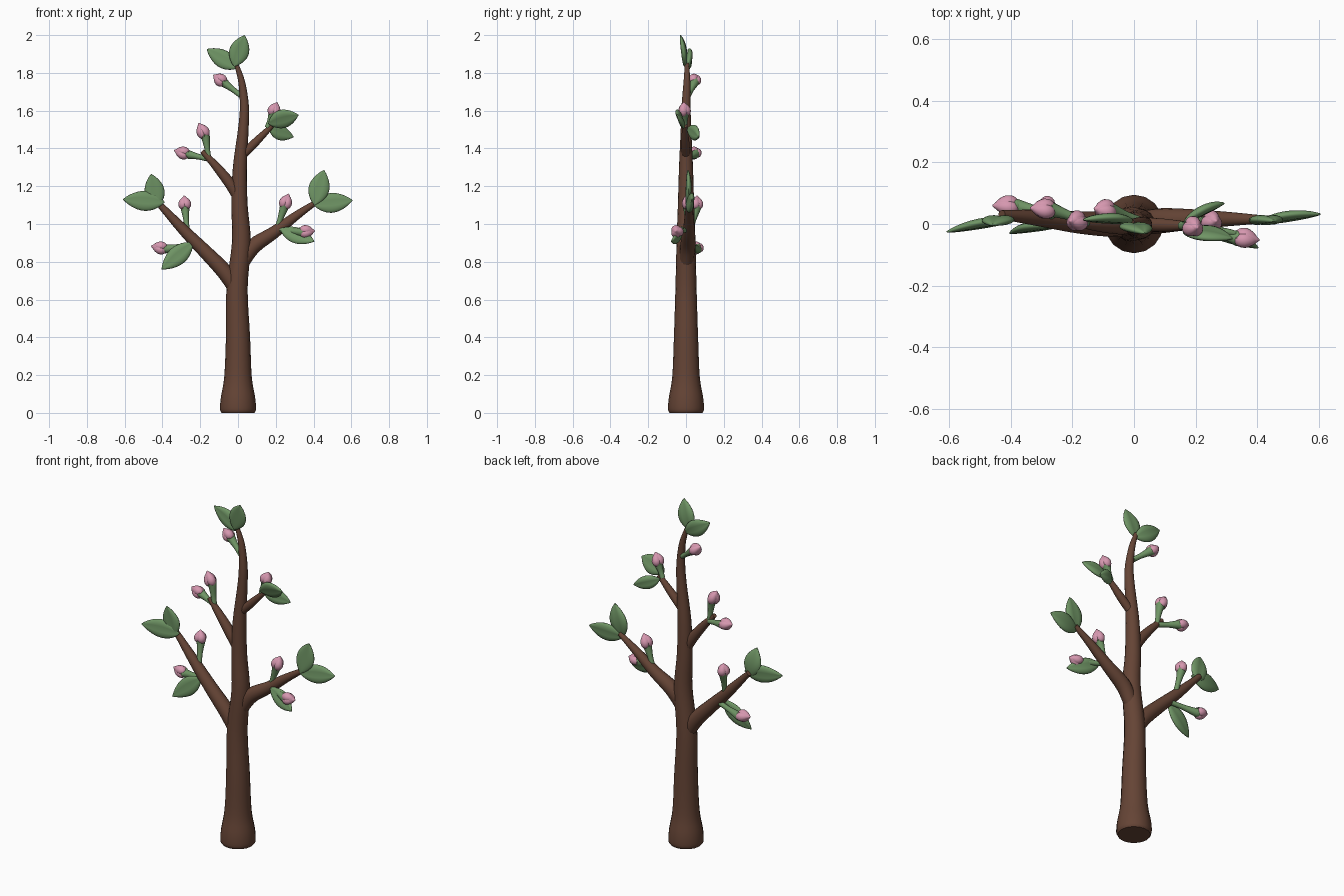
import bpy, bmesh, math
from mathutils import Vector

cube = bpy.data.objects.get("Cube")
if cube:
    bpy.data.objects.remove(cube)


def material(name, rgb):
    m = bpy.data.materials.new(name)
    m.use_nodes = True
    m.diffuse_color = (*rgb, 1)
    m.node_tree.nodes["Principled BSDF"].inputs["Base Color"].default_value = (*rgb, 1)
    return m


BARK = material("bark brown", (0.13, 0.058, 0.036))
GREEN = material("leaf green", (0.16, 0.3, 0.13))
PINK = material("petal pink", (0.67, 0.31, 0.43))


def finish(bm, name, mat):
    bmesh.ops.recalc_face_normals(bm, faces=bm.faces)
    mesh = bpy.data.meshes.new(name)
    bm.to_mesh(mesh)
    bm.free()
    mesh.materials.append(mat)
    ob = bpy.data.objects.new(name, mesh)
    bpy.context.collection.objects.link(ob)
    bpy.ops.object.select_all(action='DESELECT')
    ob.select_set(True)
    bpy.context.view_layer.objects.active = ob
    bpy.ops.object.shade_smooth_by_angle(angle=math.radians(50))
    return ob


def skin(bm, rings):
    """Bridge rings of points into a closed skin."""
    loops = [[bm.verts.new(p) for p in ring] for ring in rings]
    n = len(loops[0])
    for a, b in zip(loops, loops[1:]):
        for i in range(n):
            bm.faces.new((a[i], a[(i + 1) % n], b[(i + 1) % n], b[i]))
    bm.faces.new(loops[0][::-1])
    bm.faces.new(loops[-1])


def smooth_path(points, steps):
    """Catmull-Rom through (x, y, z, radius) points."""
    pts = [Vector(p) for p in points]
    pts = [pts[0] * 2 - pts[1]] + pts + [pts[-1] * 2 - pts[-2]]
    out = []
    for a, b, c, d in zip(pts, pts[1:], pts[2:], pts[3:]):
        for k in range(steps):
            t = k / steps
            out.append((b * 2 + (c - a) * t + (a * 2 - b * 5 + c * 4 - d) * t * t
                        + (b * 3 - a - c * 3 + d) * t ** 3) / 2)
    return out + [pts[-2]]


def tube(bm, points, sides=16, steps=4):
    path = smooth_path(points, steps)
    rings = []
    for i, p in enumerate(path):
        along = (path[min(i + 1, len(path) - 1)] - path[max(i - 1, 0)]).to_3d().normalized()
        if i == 0 and points[0][2] == 0:
            along = Vector((0, 0, 1))
        u = Vector((0, 1, 0)).cross(along).normalized()
        v = along.cross(u)
        r = max(p[3], 0.0015)
        rings.append([p.to_3d() + (u * math.cos(q) + v * math.sin(q)) * r
                      for q in (math.tau * k / sides for k in range(sides))])
    skin(bm, rings)


def limb(name, points):
    bm = bmesh.new()
    tube(bm, points)
    finish(bm, name, BARK)


def leaf(name, base, tip, width, lean=0.0):
    """Plump pointed leaf with a shallow groove along its middle."""
    base, tip = Vector(base), Vector(tip)
    along = (tip - base).normalized()
    face = Vector((0, -1, lean))
    face = (face - along * face.dot(along)).normalized()
    side = along.cross(face)
    length = (tip - base).length
    rings, n, sides = [], 14, 20
    for i in range(n + 1):
        t = i / n
        s = max(math.sin(math.pi * t ** 0.92), 0) ** 0.8
        w = width / 2 * max(s, 0.03)
        h = 0.018 * max(s, 0.08) ** 0.7
        centre = base + along * length * t + face * 0.008 * (2 * t - 1) ** 2
        ring = []
        for k in range(sides):
            q = math.tau * k / sides
            groove = 1 - 0.3 * math.exp(-(math.cos(q) / 0.3) ** 2)
            ring.append(centre + side * math.cos(q) * w + face * math.sin(q) * h * groove)
        rings.append(ring)
    bm = bmesh.new()
    skin(bm, rings)
    finish(bm, name, GREEN)


def bud(name, root, neck, tip):
    """Flared green stem holding a bud of overlapping petals."""
    root, neck, tip = Vector(root), Vector(neck), Vector(tip)
    axis = (tip - neck).normalized()
    size = (tip - neck).length
    mid = root.lerp(neck, 0.5)
    bm = bmesh.new()
    tube(bm, [(*root, 0.014), (*mid, 0.015), (*neck, 0.023),
              (*(neck + axis * 0.012), 0.027), (*(neck + axis * 0.02), 0.015)], 12)
    finish(bm, name + "_stem", GREEN)
    u = axis.cross(Vector((0, 1, 0))).normalized()
    v = axis.cross(u)
    bm = bmesh.new()
    profile = [(0.0, 0.012), (0.15, 0.024), (0.42, 0.029), (0.7, 0.021), (0.9, 0.009), (1.0, 0.002)]
    tube(bm, [(*(neck + axis * size * t), r) for t, r in profile], 14, 2)
    # three outer petals leaning in over the core
    for k in range(3):
        q = math.tau * k / 3 + 0.5
        out = u * math.cos(q) + v * math.sin(q)
        tube(bm, [(*(neck + axis * size * t * 0.95 + out * 0.012 * (1 - t * t)), r * 0.88)
                  for t, r in profile], 14, 2)
    finish(bm, name + "_petals", PINK)


# Trunk and branches
limb("trunk", [(0, 0, 0, 0.088), (0, 0, 0.02, 0.095), (0, 0, 0.08, 0.091), (0, 0, 0.19, 0.073),
               (0, 0, 0.4, 0.064), (-0.005, 0, 0.66, 0.056), (0.018, 0, 0.9, 0.05),
               (0.008, 0, 1.1, 0.043), (0.01, 0, 1.3, 0.037), (0.028, 0, 1.5, 0.028),
               (0.034, 0, 1.62, 0.024), (0.02, 0.005, 1.75, 0.018), (-0.01, 0.005, 1.85, 0.011)])
limb("lower_right_branch", [(0, 0, 0.64, 0.04), (-0.07, 0, 0.745, 0.042), (-0.18, 0.005, 0.86, 0.036),
                            (-0.29, 0.018, 0.97, 0.029), (-0.43, 0.03, 1.12, 0.015)])
limb("lower_left_branch", [(0.015, 0, 0.78, 0.035), (0.08, 0.01, 0.88, 0.041), (0.19, 0.015, 0.955, 0.033),
                           (0.31, 0.016, 1.045, 0.023), (0.42, 0.015, 1.12, 0.013)])
limb("upper_right_branch", [(0.01, 0, 1.12, 0.026), (-0.04, -0.005, 1.21, 0.029),
                            (-0.12, -0.002, 1.31, 0.022), (-0.19, 0.005, 1.385, 0.012)])
limb("upper_left_branch", [(0.02, 0, 1.36, 0.022), (0.09, -0.004, 1.43, 0.022), (0.18, -0.006, 1.52, 0.013)])

# Leaves: base, tip, width, tilt
LEAVES = [
    ((-0.39, 0.02, 1.115), (-0.61, -0.018, 1.13), 0.105, 0.1),
    ((-0.425, 0.02, 1.09), (-0.46, 0.005, 1.265), 0.105, 0),
    ((0.4, 0.01, 1.1), (0.605, 0.04, 1.125), 0.105, 0.1),
    ((0.405, 0.01, 1.1), (0.455, 0.018, 1.285), 0.11, 0),
    ((-0.02, 0, 1.835), (0.035, -0.022, 2.0), 0.105, 0),
    ((0, 0.015, 1.825), (-0.165, 0.022, 1.925), 0.095, 0.1),
    ((0.16, -0.02, 1.535), (0.32, -0.04, 1.58), 0.105, -0.4),
    ((0.16, 0.015, 1.505), (0.29, 0.075, 1.46), 0.08, 0.2),
    ((-0.24, 0.005, 0.9), (-0.405, -0.022, 0.76), 0.1, 0),
    ((0.225, -0.012, 0.97), (0.405, -0.07, 0.905), 0.088, 0.3),
]
for i, spec in enumerate(LEAVES):
    leaf(f"leaf_{i + 1}", *spec)

# Buds: stem root, stem top, petal tip
BUDS = [
    ((0.015, 0.012, 1.68), (-0.07, 0.043, 1.745), (-0.13, 0.05, 1.79)),
    ((-0.155, 0.004, 1.345), (-0.172, 0.008, 1.46), (-0.208, 0.01, 1.535)),
    ((-0.16, 0.01, 1.345), (-0.262, 0.045, 1.368), (-0.338, 0.052, 1.39)),
    ((0.155, -0.005, 1.51), (0.182, -0.008, 1.575), (0.207, -0.012, 1.645)),
    ((-0.27, 0.025, 0.97), (-0.28, 0.055, 1.08), (-0.285, 0.058, 1.15)),
    ((-0.24, 0.025, 0.89), (-0.38, 0.058, 0.868), (-0.46, 0.06, 0.883)),
    ((0.205, 0.01, 0.97), (0.243, 0.008, 1.085), (0.268, 0.01, 1.16)),
    ((0.22, 0, 0.97), (0.33, -0.045, 0.958), (0.408, -0.052, 0.963)),
]
for i, spec in enumerate(BUDS):
    bud(f"bud_{i + 1}", *spec)
